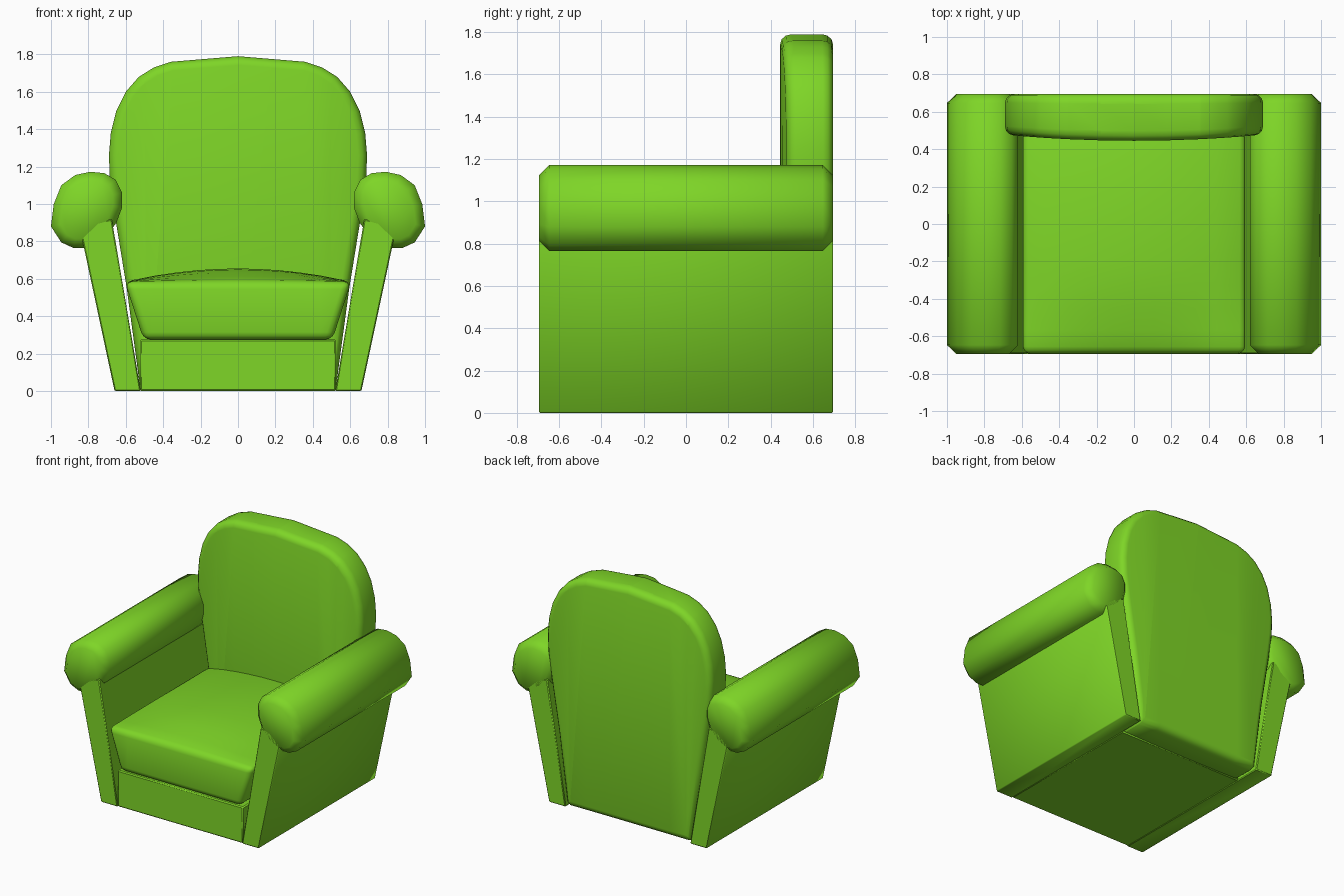
import bpy, bmesh, math

if "Cube" in bpy.data.objects:
    bpy.data.objects.remove(bpy.data.objects["Cube"])

Y0, Y1 = -0.695, 0.695

green = bpy.data.materials.new("green_fabric")
green.diffuse_color = (0.21, 0.67, 0.02, 1.0)
green.use_nodes = True
green.node_tree.nodes["Principled BSDF"].inputs["Base Color"].default_value = green.diffuse_color


def prism(name, profile, y0, y1, bevel, segments=2, caps_only=False,
          cuts_x=(), cuts_y=(), shape=None, smooth=40):
    """Extrude an XZ profile along Y, round its edges, then optionally crown it."""
    bm = bmesh.new()
    front = [bm.verts.new((x, y0, z)) for x, z in profile]
    back = [bm.verts.new((x, y1, z)) for x, z in profile]
    n = len(profile)
    bm.faces.new(front)
    bm.faces.new(back[::-1])
    for i in range(n):
        j = (i + 1) % n
        bm.faces.new((front[i], back[i], back[j], front[j]))
    bmesh.ops.recalc_face_normals(bm, faces=bm.faces[:])
    edges = [e for e in bm.edges
             if not caps_only or abs(e.verts[0].co.y - e.verts[1].co.y) < 1e-5]
    bmesh.ops.bevel(bm, geom=edges, offset=bevel, segments=segments,
                    profile=0.5, affect='EDGES', clamp_overlap=True)
    for values, axis in ((cuts_x, 0), (cuts_y, 1)):
        for c in values:
            co, no = [0, 0, 0], [0, 0, 0]
            co[axis], no[axis] = c, 1
            bmesh.ops.bisect_plane(bm, geom=bm.verts[:] + bm.edges[:] + bm.faces[:],
                                   plane_co=co, plane_no=no)
    if shape:
        for v in bm.verts:
            shape(v.co)
    bmesh.ops.recalc_face_normals(bm, faces=bm.faces[:])
    me = bpy.data.meshes.new(name)
    bm.to_mesh(me)
    bm.free()
    me.materials.append(green)
    ob = bpy.data.objects.new(name, me)
    bpy.context.collection.objects.link(ob)
    bpy.ops.object.select_all(action='DESELECT')
    ob.select_set(True)
    bpy.context.view_layer.objects.active = ob
    bpy.ops.object.shade_smooth_by_angle(angle=math.radians(smooth))
    return ob


def clamp(t):
    return max(0.0, min(1.0, t))


# Base box under the seat
prism("base", [(-0.525, 0), (0.525, 0), (0.525, 0.275), (-0.525, 0.275)],
      Y0 + 0.005, 0.5, 0.008, 1)


# Seat cushion, flared and crowned, sloping down to the front edge
def crown_seat(co):
    height = clamp((co.z - 0.4) / 0.18)
    run = math.sin(clamp((co.y + 0.695) / 0.5) * math.pi / 2)
    co.z += 0.07 * height * run * (1 - clamp(abs(co.x) / 0.6) ** 2)


prism("seat_cushion", [(-0.505, 0.275), (0.505, 0.275), (0.605, 0.585), (-0.605, 0.585)],
      Y0, 0.5, 0.04, 3, cuts_x=[i * 0.11 for i in range(-4, 5)],
      cuts_y=(-0.57, -0.45, -0.33, -0.2), shape=crown_seat, smooth=50)


# Backrest with an arched top and a gently bulging front
def bulge_back(co):
    co.y -= 0.03 * clamp((0.695 - co.y) / 0.22) * (1 - clamp(abs(co.x) / 0.66) ** 2)


half = [(0.50, 0.005), (0.525, 0.03), (0.595, 0.55), (0.66, 0.95), (0.685, 1.13), (0.69, 1.26),
        (0.68, 1.38), (0.65, 1.5), (0.60, 1.60), (0.53, 1.68), (0.45, 1.73), (0.36, 1.76)]
outline = half + [(0.18, 1.775), (0, 1.79), (-0.18, 1.775)] + [(-x, z) for x, z in half[::-1]]
prism("backrest", outline, 0.475, Y1, 0.05, 3, caps_only=True,
      cuts_x=(-0.5, -0.35, -0.18, 0, 0.18, 0.35, 0.5), shape=bulge_back, smooth=50)

# Leaning arm panels topped by rolled armrests
panel = [(0.52, 0), (0.66, 0), (0.835, 0.82), (0.75, 0.90), (0.675, 0.92)]
roll = [(0.62, 0.98), (0.62, 1.06), (0.655, 1.13), (0.715, 1.165), (0.79, 1.172),
        (0.87, 1.155), (0.945, 1.10), (0.985, 1.0), (1.0, 0.88), (0.945, 0.795),
        (0.88, 0.765), (0.80, 0.765), (0.71, 0.82), (0.65, 0.90)]
for side, s in (("right", 1), ("left", -1)):
    prism(side + "_arm_panel", [(s * x, z) for x, z in panel], Y0, Y1, 0.006, 1)
    prism(side + "_arm_roll", [(s * x, z) for x, z in roll], Y0, Y1, 0.048, 1,
          caps_only=True, smooth=60)
